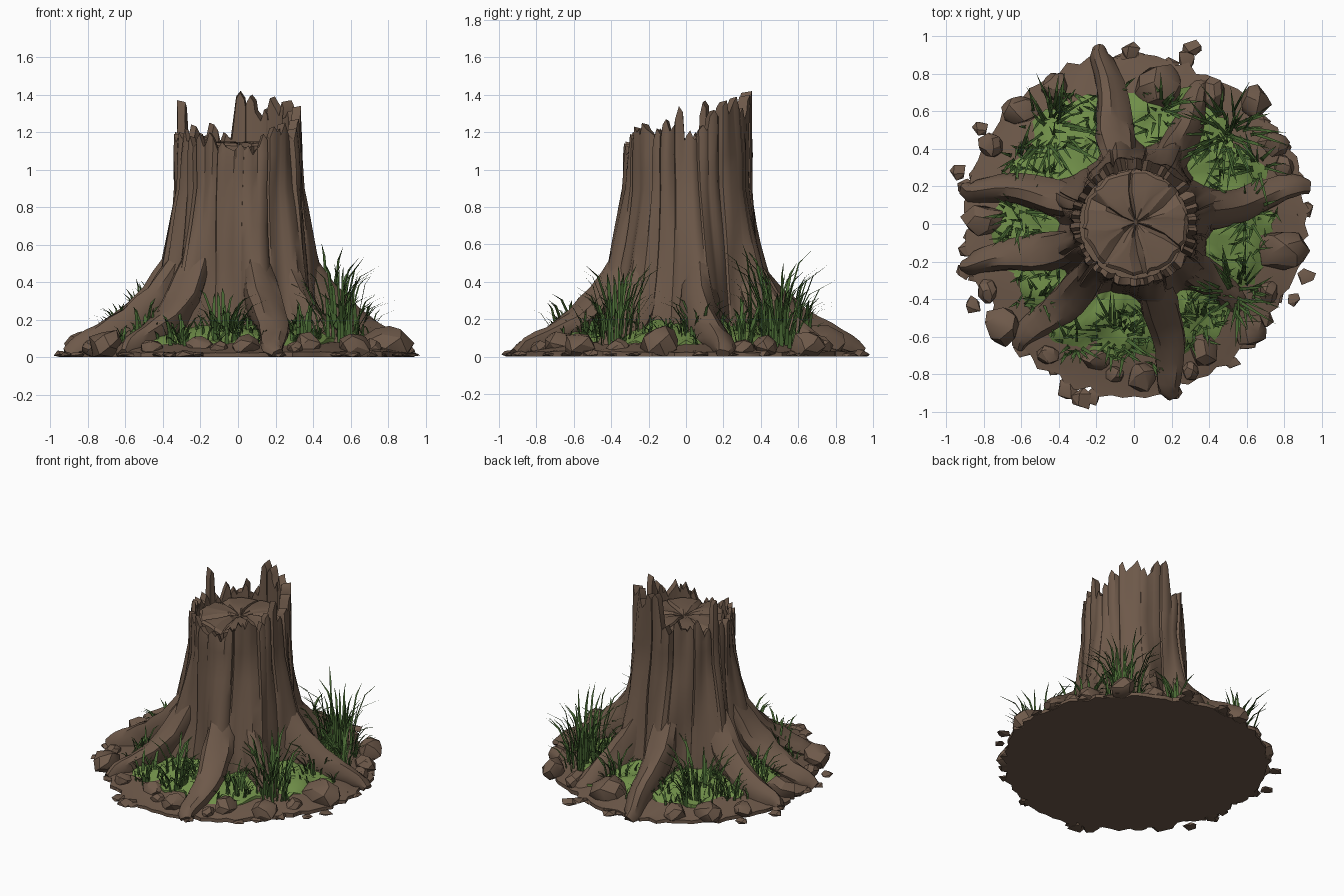
import bpy, bmesh, math, random
from math import sin, cos, pi, radians
from mathutils import Vector

random.seed(7)
rnd = random.uniform
if "Cube" in bpy.data.objects:
    bpy.data.objects.remove(bpy.data.objects["Cube"])


def material(name, *rgb):
    m = bpy.data.materials.new(name)
    m.use_nodes = True
    m.diffuse_color = (*rgb, 1)
    m.node_tree.nodes["Principled BSDF"].inputs["Base Color"].default_value = (*rgb, 1)
    return m


BARK = material("bark brown", .155, .1, .068)
MOSS = material("moss green", .16, .27, .065)
GRASS = material("grass green", .065, .14, .033)


def finish(name, bm, mat, smooth=None, recalc=True):
    if recalc:
        bmesh.ops.recalc_face_normals(bm, faces=bm.faces)
    mesh = bpy.data.meshes.new(name)
    bm.to_mesh(mesh)
    bm.free()
    mesh.materials.append(mat)
    ob = bpy.data.objects.new(name, mesh)
    bpy.context.collection.objects.link(ob)
    if smooth:
        bpy.ops.object.select_all(action='DESELECT')
        ob.select_set(True)
        bpy.context.view_layer.objects.active = ob
        bpy.ops.object.shade_smooth_by_angle(angle=radians(smooth))


def loft(name, rings, mat, smooth=35):
    """Skin closed rings of points and cap both ends."""
    bm = bmesh.new()
    rows = [[bm.verts.new(p) for p in ring] for ring in rings]
    n = len(rows[0])
    for low, high in zip(rows, rows[1:]):
        for i in range(n):
            j = (i + 1) % n
            bm.faces.new((low[i], low[j], high[j], high[i]))
    bm.faces.new(rows[0])
    bm.faces.new(rows[-1])
    finish(name, bm, mat, smooth)


def polar(r, a, z):
    return Vector((r * cos(a), r * sin(a), z))


def curve(keys, x):
    """Piecewise-linear lookup in (position, value) pairs."""
    for (x0, y0), (x1, y1) in zip(keys, keys[1:]):
        if x <= x1:
            return y0 + (y1 - y0) * max(0, x - x0) / (x1 - x0)
    return keys[-1][1]


# Roots: start angle, tip angle (degrees), tip distance
ROOTS = [(103, 101, .96), (62, 63, .84), (10, 12, .95), (322, 322, .74),
         (288, 283, .94), (229, 227, .9), (199, 194, .94), (160, 168, .93)]

# Trunk: upright staves with grooves between them and a broken, pointed rim
STAVES = [1.21, 1.24, 1.32, 1.37, 1.39, 1.33, 1.4, 1.42, 1.2, 1.25, 1.2, 1.24, 1.17, 1.37, 1.2,
          1.19, 1.2, 1.22, 1.18, 1.19, 1.2, 1.15, 1.14, 1.13, 1.19, 1.23, 1.25, 1.22, 1.27, 1.34]
BODY = [(0, .41), (.2, .39), (.4, .37), (.65, .355), (.9, .338), (1.4, .335)]
FLARE = [(0, .17), (.2, .14), (.4, .09), (.65, .042), (.9, .01), (1.4, 0)]


def trunk_radius(a, z):
    r = curve(BODY, z) + .008 * sin(5 * a + 4 * z) + .006 * sin(9 * a - 7 * z)
    for start, _, _ in ROOTS:
        d = (a - radians(start) + pi) % (2 * pi) - pi
        r += curve(FLARE, z) * math.exp(-(d / .2) ** 2)
    return r + .014 * cos(a - pi / 4)


def lean(a, z):
    return a + .04 * sin(3 * z + 2 * a)


columns = []  # angle, radius offset, rim height
step = 2 * pi / len(STAVES)
for k, h in enumerate(STAVES):
    a, bulge, peak = k * step + rnd(-.05, .05), rnd(-.004, .008), rnd(-.05, .05)
    deep = rnd(.018, .034) if k % 2 else rnd(0, .008)
    valley = min(h, STAVES[k - 1]) - rnd(.01, .09)
    columns += [(a, -deep, max(valley, 1.1)),
                (a + .025, bulge, h - .03 + min(peak, 0)),
                (a + step * .45, bulge + .005, h),
                (a + step * .75, bulge, h - .03 - max(peak, 0))]

rings = []
for z in (0, .1, .2, .3, .4, .5, .6, .7, .8, .9, 1, 1.08):
    rings.append([polar(trunk_radius(a, z) + off * (.25 + .7 * z * z), lean(a, z), z)
                  for a, off, _ in columns])
rings.append([polar(trunk_radius(a, h) + off - .004, lean(a, 1.08), h) for a, off, h in columns])
rings.append([polar(.29 + off * .4, lean(a, 1.08), h - .01) for a, off, h in columns])
rings.append([polar(.29, a, 1.07) for a, _, _ in columns])
loft("trunk", rings, BARK, 38)

# Cut top: wood disc with a few radial cracks
CRACKS = {4, 13, 21, 30, 36, 44}
rings = []
for r, z in ((.278, 1.05), (.28, 1.125), (.262, 1.14), (.17, 1.146), (.08, 1.146), (.015, 1.13)):
    rings.append([polar(r + .008 * sin(4 * i), .01 + i * 2 * pi / 48 + .12 * sin(r * 12 + i),
                        z + .003 * sin(i * .8) - (.022 if i in CRACKS and z > 1.1 else 0))
                  + Vector((.01, .01, 0)) for i in range(48)])
loft("cut_top", rings, BARK, 25)

# Roots: tapering tubes running off the trunk into the soil
PATH = [(.25, .7, .05), (.33, .5, .08), (.45, .31, .1), (.6, .18, .09),
        (.76, .1, .075), (.88, .05, .06), (.96, .012, .04)]
SIDES = 12
for n, (start, end, reach) in enumerate(ROOTS):
    centres, sizes = [], []
    for (r0, z0, s0), (r1, z1, s1) in zip(PATH, PATH[1:]):
        for t in (0, .5):
            r, z, s = r0 + (r1 - r0) * t, z0 + (z1 - z0) * t, s0 + (s1 - s0) * t
            f = (r - .25) / .71
            a = radians(start + (end - start) * f + 1.5 * sin(f * 7 + n))
            centres.append(polar(.25 + (reach - .25) * f, a, z))
            sizes.append(s)
    centres.append(polar(reach, radians(end), .01))
    sizes.append(.035)
    rings = []
    for k, (c, s) in enumerate(zip(centres, sizes)):
        along = (centres[min(k + 1, len(centres) - 1)] - centres[max(k - 1, 0)]).normalized()
        side = along.cross(Vector((0, 0, 1))).normalized()
        up = side.cross(along)
        ring = []
        for i in range(SIDES):
            b = 2 * pi * i / SIDES
            w = s * (1 + .15 * sin(3 * b + n + k * .3) + rnd(-.07, .07))
            p = c + side * cos(b) * w + up * sin(b) * w
            p.z = max(p.z, .002)
            ring.append(p)
        rings.append(ring)
    loft(f"root_{n + 1}", rings, BARK, 40)

# Soil mound with a ragged edge
SOIL = [(0, .13), (.4, .12), (.6, .095), (.75, .065), (.87, .03), (1, .012)]
N = 96
edge = [.9 + .018 * sin(3 * i * 2 * pi / N + 1) + rnd(-.03, .03) for i in range(N)]


def mound(name, mat, radii, outline, floor, height):
    rings = [[polar(outline[i], i * 2 * pi / N, floor) for i in range(N)]]
    for f in radii:
        rings.append([polar(f * outline[i], i * 2 * pi / N, height(f * outline[i], i)) for i in range(N)])
    loft(name, rings, mat, 40)


def soil_height(r, i):
    return curve(SOIL, r) + .007 * sin(i * .7 + r * 25) * (r < .86)


mound("soil", BARK, (1, .95, .84, .7, .5, .2), edge, 0, soil_height)

# Moss carpet lying between the roots
CARPET = [(0, .21), (.4, .18), (.55, .145), (.66, .108), (.75, .06), (1, .02)]


def moss_height(r, i):
    return curve(CARPET, r) + .014 * sin(i * .9 + r * 20) + .012 * sin(i * .37 - r * 31)


patch = [.735 + .03 * sin(i * .42) + .02 * sin(i * 1.1) + rnd(-.02, .02) for i in range(N)]
mound("moss", MOSS, (1, .94, .86, .78, .68, .58, .4), patch, .012, moss_height)


# Stones: faceted convex lumps half sunk in the soil
def stone(name, x, y, size, tall, z, points):
    bm = bmesh.new()
    turn, stretch = rnd(0, 6), rnd(.85, 1.15)
    for i in range(points):
        h = 1 - 2 * (i + .5) / points
        p = polar(math.sqrt(1 - h * h), i * 2.4 + turn, h) * rnd(.85, 1.15) * size
        p.x *= stretch
        p.y /= stretch
        p.z = max(p.z * tall + z, .001)
        bm.verts.new(p + Vector((x, y, 0)))
    hull = bmesh.ops.convex_hull(bm, input=bm.verts)
    loose = {v for v in hull["geom_interior"] if isinstance(v, bmesh.types.BMVert)}
    bmesh.ops.delete(bm, geom=list(loose), context='VERTS')
    finish(name, bm, BARK, 28)


STONES = [(.64, .65, .09), (.75, .43, .075), (.13, .73, .125), (-.42, .73, .075), (-.61, .61, .09),
          (-.76, .42, .07), (-.8, .02, .1), (-.7, -.54, .1), (-.46, -.7, .06), (-.2, -.72, .07),
          (.04, -.81, .08), (.37, -.67, .09), (.62, -.57, .09), (.79, -.14, .125), (.72, -.36, .06),
          (.8, .3, .06), (-.1, -.8, .05), (.42, .7, .08), (-.78, -.36, .06), (.3, -.78, .05)]
for n, (x, y, s) in enumerate(STONES):
    stone(f"stone_{n + 1}", x, y, s, .85, s * .35 + .025, 22)

# Flat chips of earth around the rim
CHIPS = [(.31, .94, .055), (-.94, .28, .05), (-.82, .51, .045), (.92, -.28, .05), (-.28, -.93, .065),
         (.85, -.4, .04), (-.02, .92, .055), (-.86, -.43, .05), (.22, -.89, .05), (-.22, -.92, .05),
         (.92, .08, .045), (-.9, -.25, .05), (-.9, .2, .05), (-.36, -.88, .06), (.28, .88, .06)]
for n in range(30):
    p = polar(rnd(.83, .91), n * 2 * pi / 30 + rnd(-.1, .1), 0)
    CHIPS.append((p.x, p.y, rnd(.03, .06)))
for n, (x, y, s) in enumerate(CHIPS):
    stone(f"chip_{n + 1}", x, y, s, rnd(.25, .55), .012, 9)


# Grass: tapering bent blades, upper side facing the tuft
def blade(bm, x, y, height, reach, a, width):
    out, side = polar(1, a, 0), polar(width / 2, a + pi / 2, 0)
    base = Vector((x, y, curve(CARPET, math.hypot(x, y)) - .01))
    last = None
    for t in (0, .35, .7, 1):
        c = base + out * reach * t * t + Vector((0, 0, height * (t - .3 * t ** 3) / .7))
        if t == 1:
            bm.faces.new((last[1], last[0], bm.verts.new(c)))
        else:
            pair = [bm.verts.new(c - side * (1 - t * .5)), bm.verts.new(c + side * (1 - t * .5))]
            if last:
                bm.faces.new((last[1], last[0], *pair))
            last = pair


# Tufts: x, y, spread, blade height, blade count
TUFTS = [(.5, .47, .13, .43, 55), (.53, -.37, .12, .37, 50), (-.08, -.6, .12, .2, 36),
         (-.46, .5, .13, .32, 42), (.14, .6, .08, .2, 18), (-.62, .06, .09, .17, 20),
         (-.5, -.4, .08, .18, 16), (.36, -.52, .08, .17, 20), (.6, .06, .09, .18, 22),
         (-.62, .36, .07, .22, 18), (-.3, -.64, .08, .15, 16), (.66, .3, .06, .22, 16)]
for n, (x, y, spread, h, count) in enumerate(TUFTS):
    bm = bmesh.new()
    for _ in range(count):
        a, r = rnd(0, 2 * pi), spread * math.sqrt(rnd(0, 1))
        tall = h * rnd(.35, 1.15)
        blade(bm, x + r * cos(a), y + r * sin(a), tall, min(tall, .26) * rnd(.2, .95),
              a + rnd(-.6, .6), rnd(.015, .026))
    finish(f"grass_tuft_{n + 1}", bm, GRASS, recalc=False)

# Short sprigs scattered over the moss
bm = bmesh.new()
for _ in range(200):
    p = polar(rnd(.46, .76), rnd(0, 2 * pi), 0)
    for _ in range(3):
        blade(bm, p.x, p.y, rnd(.04, .1), rnd(.03, .09), rnd(0, 2 * pi), rnd(.012, .02))
finish("grass_sprigs", bm, GRASS, recalc=False)
